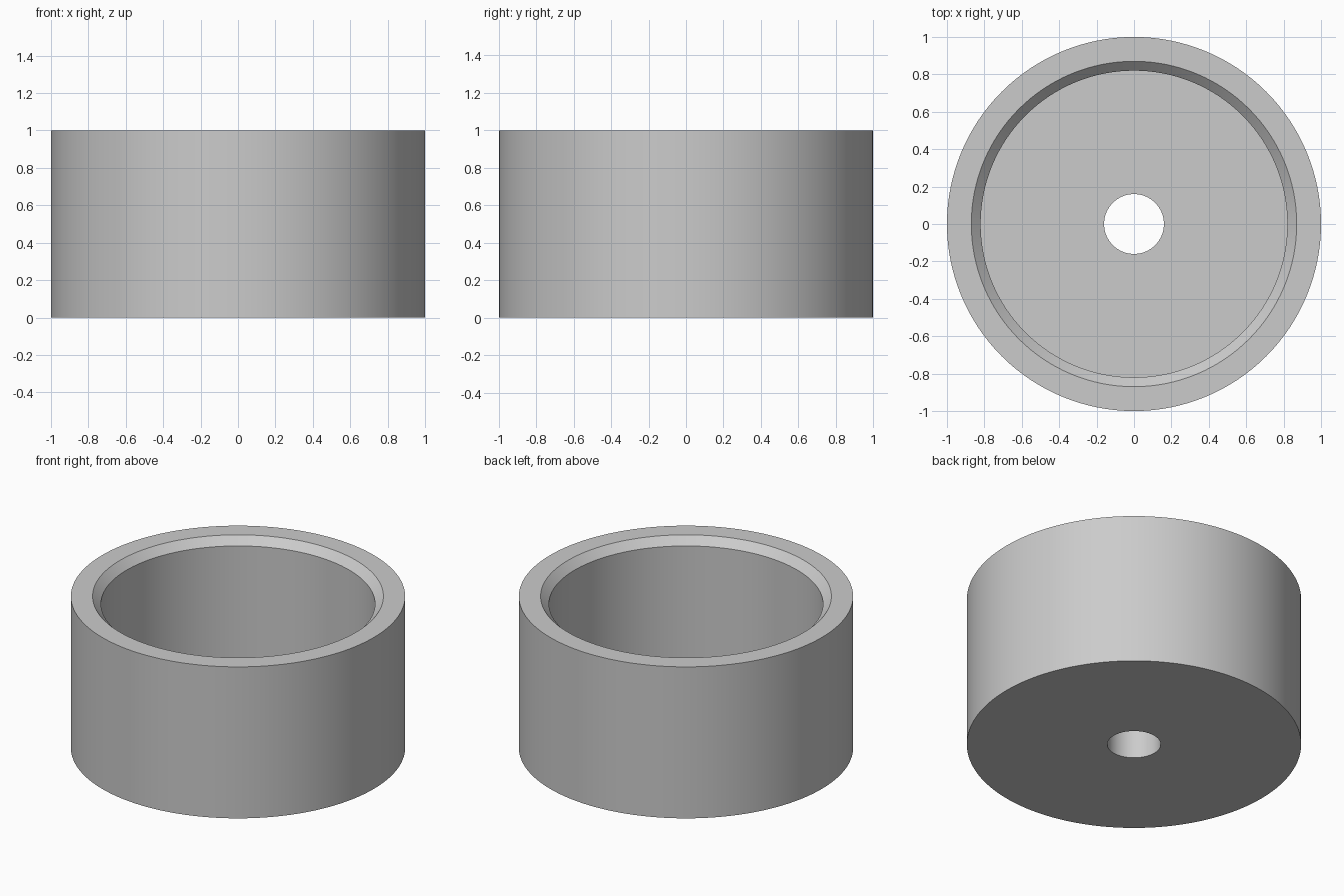
import bpy
import bmesh
import math

cube = bpy.data.objects.get("Cube")
if cube:
    bpy.data.objects.remove(cube, do_unlink=True)

SEGMENTS = 128

# Plain grey body colour
grey = bpy.data.materials.new("plain_grey")
grey.use_nodes = True
colour = (0.6, 0.6, 0.6, 1)
grey.diffuse_color = colour
grey.node_tree.nodes["Principled BSDF"].inputs["Base Color"].default_value = colour

# Closed wall section (radius, height): base, outer wall, rim, chamfer, bore, floor, hole
section = [(0.16, 0), (1, 0), (1, 1), (0.87, 1), (0.82, 0.95), (0.82, 0.2), (0.16, 0.2)]

# Revolve the section into a cup with a hole through its floor
bm = bmesh.new()
verts = [bm.verts.new((r, 0, z)) for r, z in section]
edges = [bm.edges.new((v, verts[(i + 1) % len(verts)])) for i, v in enumerate(verts)]
bmesh.ops.spin(bm, geom=verts + edges, cent=(0, 0, 0), axis=(0, 0, 1),
               angle=math.tau, steps=SEGMENTS, use_merge=True)
bmesh.ops.remove_doubles(bm, verts=bm.verts, dist=0.0001)
bmesh.ops.recalc_face_normals(bm, faces=bm.faces)
mesh = bpy.data.meshes.new("cup_body")
bm.to_mesh(mesh)
bm.free()

cup = bpy.data.objects.new("cup_body", mesh)
bpy.context.collection.objects.link(cup)
mesh.materials.append(grey)

# Smooth walls with crisp rims
bpy.ops.object.select_all(action="DESELECT")
cup.select_set(True)
bpy.context.view_layer.objects.active = cup
bpy.ops.object.shade_smooth_by_angle(angle=math.radians(30))
